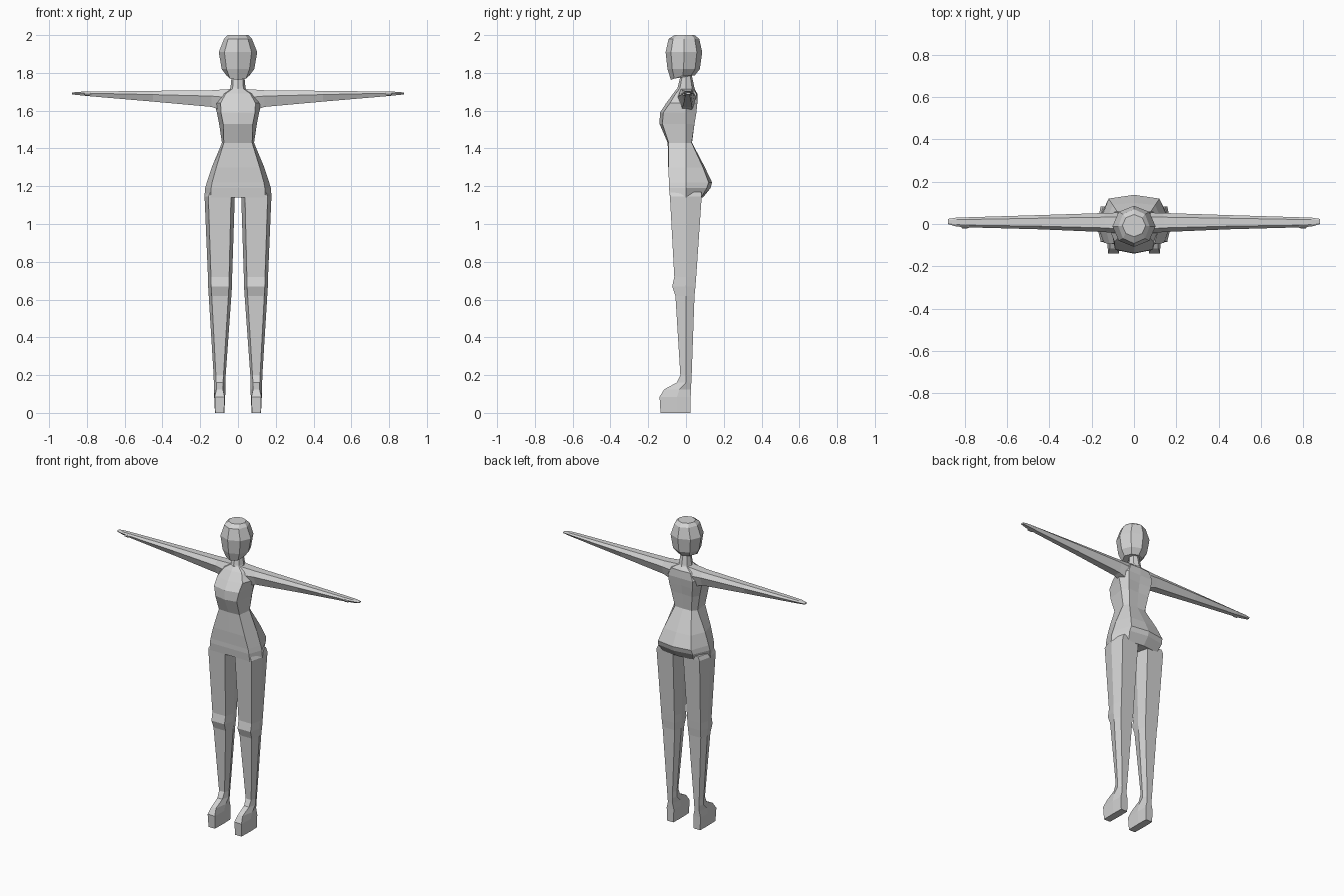
import bpy
import bmesh
from math import sin, cos, pi

if "Cube" in bpy.data.objects:
    bpy.data.objects.remove(bpy.data.objects["Cube"], do_unlink=True)

grey = bpy.data.materials.new("plain_grey")
grey.use_nodes = True
grey.diffuse_color = (0.65, 0.65, 0.65, 1)
grey.node_tree.nodes["Principled BSDF"].inputs["Base Color"].default_value = grey.diffuse_color


def loft(name, rings, mirrored=False):
    """Skin a stack of equal-sized rings, cap both ends, optionally mirror across x."""
    bm = bmesh.new()
    loops = [[bm.verts.new(point) for point in ring] for ring in rings]
    for lower, upper in zip(loops, loops[1:]):
        for i in range(len(lower)):
            j = (i + 1) % len(lower)
            bm.faces.new((lower[i], lower[j], upper[j], upper[i]))
    bm.faces.new(loops[0])
    bm.faces.new(loops[-1])
    bmesh.ops.recalc_face_normals(bm, faces=bm.faces)
    mesh = bpy.data.meshes.new(name)
    bm.to_mesh(mesh)
    bm.free()
    mesh.materials.append(grey)
    obj = bpy.data.objects.new(name, mesh)
    bpy.context.collection.objects.link(obj)
    if mirrored:
        mirror = obj.modifiers.new("mirror", "MIRROR")
        mirror.use_mirror_merge = False
    return obj


def oval_ring(z, radius, front, back, drop=0, sides=8):
    """Upright ring with a corner at the front; drop lowers its front side."""
    mid, depth = (front + back) / 2, (back - front) / 2
    ring = []
    for i in range(sides):
        a = 2 * pi * i / sides - pi / 2
        ring.append((radius * cos(a), mid + depth * sin(a), z - drop * max(0, -sin(a))))
    return ring


def torso_ring(z, front_x, side_x, back_x, front, front_corner, back_corner, back):
    """Eight-sided body section, symmetric across x."""
    half = [(front_x, front_corner), (side_x, 0), (back_x, back_corner)]
    outline = [(0, front)] + half + [(0, back)] + [(-x, y) for x, y in reversed(half)]
    return [(x, y, z) for x, y in outline]


def leg_ring(z, centre, side, panel, front, back):
    """Six-sided leg section with flat front and back panels."""
    mid = min(0, (front + back) / 2 + 0.01)
    outline = [(-panel, front), (panel, front), (side, mid),
               (panel, back), (-panel, back), (-side, mid)]
    return [(centre + x, y, z) for x, y in outline]


def arm_ring(x, bottom, top, front, back):
    """Six-sided arm section with a narrow panel above and below."""
    mid, high = (front + back) / 2, bottom + (top - bottom) * 0.65
    narrow = (back - front) * 0.28
    outline = [(front, high), (mid - narrow, bottom), (mid + narrow, bottom),
               (back, high), (mid + narrow, top), (mid - narrow, top)]
    return [(x, y, z) for y, z in outline]


# Head with a pointed chin
loft("head", [oval_ring(*r) for r in (
    (1.785, 0.06, -0.08, 0.045, 0.022),
    (1.82, 0.086, -0.098, 0.073),
    (1.91, 0.102, -0.108, 0.086),
    (1.98, 0.074, -0.092, 0.07),
    (2.0, 0.055, -0.06, 0.045),
)])

# Neck
loft("neck", [oval_ring(*r) for r in (
    (1.69, 0.055, -0.06, 0.055),
    (1.72, 0.04, -0.045, 0.045),
    (1.80, 0.032, -0.025, 0.028),
)])

# Torso from hips to shoulders
loft("torso", [torso_ring(*r) for r in (
    (1.14, 0.145, 0.178, 0.11, -0.085, -0.085, 0.08, 0.09),
    (1.19, 0.142, 0.174, 0.125, -0.09, -0.09, 0.11, 0.13),
    (1.22, 0.137, 0.165, 0.12, -0.09, -0.09, 0.12, 0.138),
    (1.30, 0.115, 0.139, 0.1, -0.094, -0.094, 0.09, 0.1),
    (1.43, 0.075, 0.085, 0.06, -0.097, -0.092, 0.03, 0.032),
    (1.53, 0.078, 0.1, 0.075, -0.14, -0.125, 0.045, 0.04),
    (1.59, 0.09, 0.112, 0.085, -0.138, -0.12, 0.055, 0.05),
    (1.64, 0.092, 0.125, 0.09, -0.105, -0.085, 0.06, 0.06),
    (1.69, 0.065, 0.09, 0.07, -0.068, -0.055, 0.055, 0.06),
    (1.715, 0.03, 0.042, 0.03, -0.05, -0.035, 0.035, 0.045),
)])

# Arms held straight out
loft("arms", [arm_ring(*r) for r in (
    (0.03, 1.58, 1.715, -0.05, 0.055),
    (0.14, 1.62, 1.708, -0.038, 0.052),
    (0.45, 1.648, 1.705, -0.025, 0.042),
    (0.78, 1.676, 1.701, -0.016, 0.032),
    (0.84, 1.682, 1.7, -0.012, 0.03),
    (0.88, 1.686, 1.696, 0, 0.024),
)], mirrored=True)

# Small thumbs
loft("thumbs", [arm_ring(*r) for r in (
    (0.77, 1.682, 1.694, -0.014, 0),
    (0.79, 1.68, 1.694, -0.021, 0),
    (0.815, 1.682, 1.692, -0.02, -0.006),
)], mirrored=True)

# Legs with knees and feet
loft("legs", [leg_ring(*r) for r in (
    (0.0, 0.097, 0.025, 0.023, -0.135, 0.025),
    (0.085, 0.097, 0.029, 0.026, -0.14, 0.025),
    (0.125, 0.097, 0.031, 0.017, -0.115, 0.026),
    (0.16, 0.097, 0.031, 0.018, -0.05, 0.028),
    (0.20, 0.097, 0.032, 0.02, -0.03, 0.03),
    (0.62, 0.095, 0.06, 0.044, -0.056, 0.045),
    (0.67, 0.095, 0.063, 0.047, -0.073, 0.05),
    (0.72, 0.095, 0.064, 0.048, -0.062, 0.054),
    (1.145, 0.097, 0.08, 0.06, -0.085, 0.083),
    (1.17, 0.095, 0.074, 0.05, -0.08, 0.083),
)], mirrored=True)
